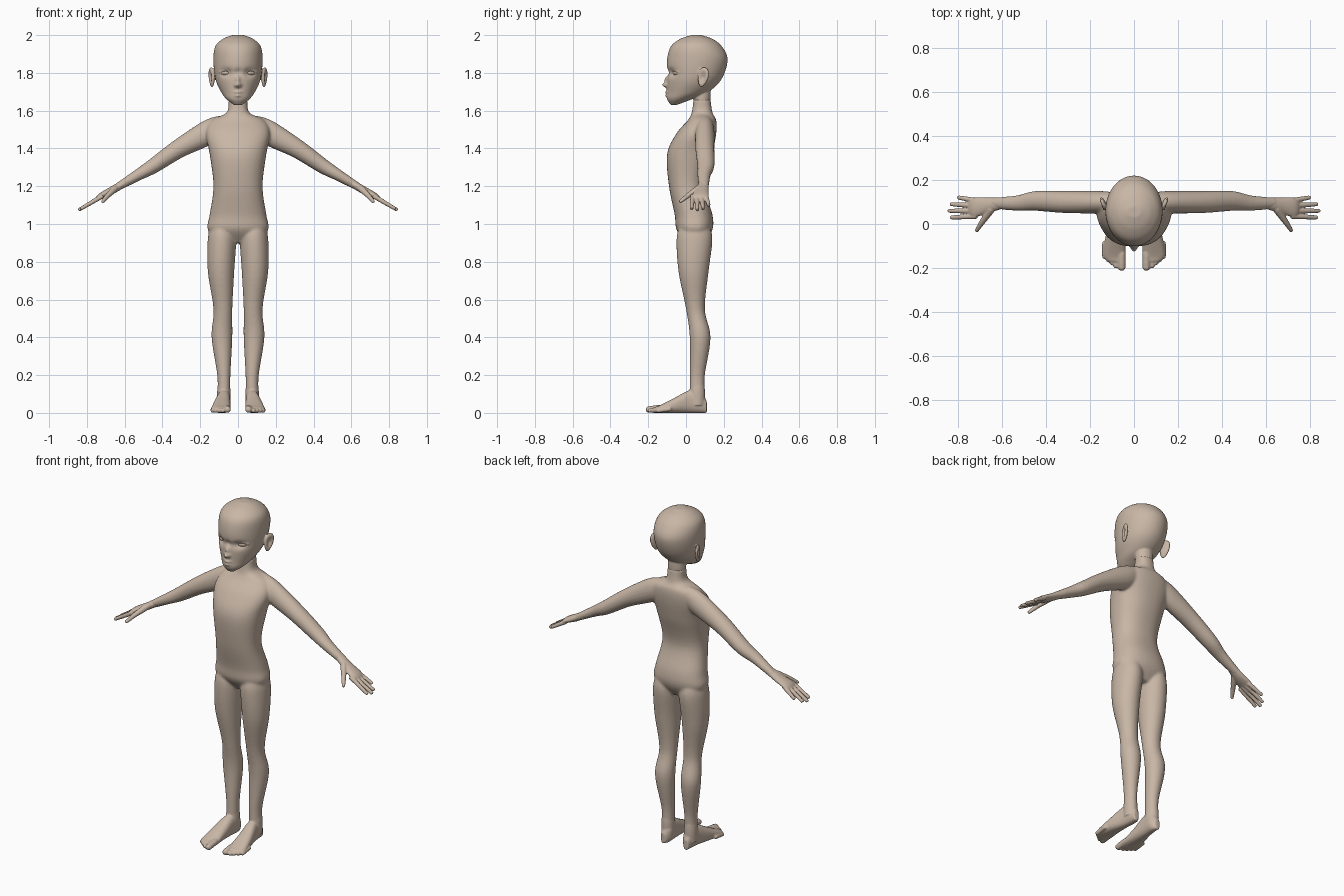
import bpy, bmesh, math
from mathutils import Vector, Matrix

cube = bpy.data.objects.get("Cube")
if cube:
    bpy.data.objects.remove(cube, do_unlink=True)

X, Y, Z = Matrix.Identity(3)
ORIGIN = Vector()
SHOULDER = Vector((.19, .1, 1.46))
WRIST = Vector((.63, .1, 1.2))
ARM_DIR = Vector((WRIST.x - SHOULDER.x, 0, WRIST.z - SHOULDER.z)).normalized()
ARM_UP = ARM_DIR.cross(Y) * -1

clay = bpy.data.materials.new("warm_clay")
clay.use_nodes = True
clay.diffuse_color = (.58, .47, .38, 1)
clay.node_tree.nodes["Principled BSDF"].inputs["Base Color"].default_value = clay.diffuse_color


def spline(before, start, end, after, t):
    """Smooth interpolation between start and end."""
    pull_in = (end - before) / 2
    pull_out = (after - start) / 2
    gap = end - start
    cubic = pull_in + pull_out - 2 * gap
    square = gap - pull_in - cubic
    return start + t * (pull_in + t * (square + t * cubic))


def rounded(value, power):
    return math.copysign(abs(value) ** (2 / power), value)


def loft(bm, rows, a=X, b=Y, c=Z, origin=ORIGIN, side=1, power=2, steps=6, count=40):
    """Skin smooth rings; each row is (position, low a, high a, low b, high b)."""
    dense = []
    last = len(rows) - 1
    for i in range(last):
        window = zip(rows[max(0, i - 1)], rows[i], rows[i + 1], rows[min(last, i + 2)])
        window = list(window)
        for k in range(steps):
            dense.append([spline(*values, k / steps) for values in window])
    dense.append(rows[-1])

    rings = []
    for position, a_low, a_high, b_low, b_high in dense:
        centre = origin + c * position + a * (a_low + a_high) / 2 + b * (b_low + b_high) / 2
        across = a * (a_high - a_low) / 2
        along = b * (b_high - b_low) / 2
        ring = []
        for k in range(count):
            angle = math.tau * k / count
            point = (centre + across * rounded(math.cos(angle), power)
                     + along * rounded(math.sin(angle), power))
            point.x *= side
            ring.append(bm.verts.new(point))
        rings.append(ring)

    for lower, upper in zip(rings, rings[1:]):
        for k in range(count):
            bm.faces.new((lower[k - 1], lower[k], upper[k], upper[k - 1]))
    bm.faces.new(rings[0])
    bm.faces.new(rings[-1])
    return [vert for ring in rings for vert in ring]


def mirrored_rows(rows):
    """Turn (height, half width, front, back) into full rows centred on x."""
    return [(height, -half, half, front, back) for height, half, front, back in rows]


def capsule(bm, start, end, start_radius, end_radius, side=1):
    start, end = Vector(start), Vector(end)
    direction = (end - start).normalized()
    length = (end - start).length
    across = direction.orthogonal().normalized()
    angles = [math.radians(degrees) for degrees in (15, 50, 90)]
    profile = [(-start_radius * math.cos(t), start_radius * math.sin(t)) for t in angles]
    profile += [(length + end_radius * math.cos(t), end_radius * math.sin(t)) for t in reversed(angles)]
    rows = [(position, -radius, radius, -radius, radius) for position, radius in profile]
    loft(bm, rows, across, direction.cross(across), direction, start, side, steps=3, count=16)


def finish(name, bm, voxel=None, smooth=0):
    """Make the object, fusing its overlapping volumes into one soft skin."""
    bmesh.ops.recalc_face_normals(bm, faces=bm.faces[:])
    for face in bm.faces:
        face.smooth = True
    mesh = bpy.data.meshes.new(name)
    bm.to_mesh(mesh)
    bm.free()
    mesh.materials.append(clay)
    obj = bpy.data.objects.new(name, mesh)
    bpy.context.collection.objects.link(obj)
    if voxel:
        fuse = obj.modifiers.new("fuse", 'REMESH')
        fuse.mode = 'VOXEL'
        fuse.voxel_size = voxel
        fuse.use_smooth_shade = True
        soften = obj.modifiers.new("soften", 'SMOOTH')
        soften.factor = .5
        soften.iterations = smooth


# Body: torso, arms and legs fused together
bm = bmesh.new()
torso = [(.9, .1, 0, .1), (.97, .16, -.05, .14), (1.05, .15, -.06, .14),
         (1.2, .13, -.09, .1), (1.37, .15, -.1, .14), (1.48, .17, -.05, .16),
         (1.55, .14, .01, .16), (1.59, .06, .03, .14), (1.66, .05, .04, .13)]
arm = [(-.14, -.05, .03, -.03, .04), (-.05, -.07, .06, -.05, .05), (.14, -.06, .04, -.05, .05),
       (.3, -.04, .04, -.04, .05), (.4, -.03, .03, -.04, .03), (.53, -.02, .02, -.03, .02)]
leg = [(1, .03, .14, -.03, .12), (.92, .01, .16, -.05, .14), (.75, .02, .16, -.04, .12),
       (.55, .03, .13, 0, .1), (.4, .03, .14, .02, .13), (.2, .04, .11, .02, .1),
       (.1, .04, .11, .02, .1)]
loft(bm, mirrored_rows(torso), power=2.3)
for side in (1, -1):
    loft(bm, arm, ARM_UP, Y, ARM_DIR, SHOULDER, side)
    loft(bm, leg, side=side)
finish("body", bm, .0065, 10)

# Head: skull with sculpted face
bm = bmesh.new()
skull = [(1.63, .02, -.08, -.05), (1.66, .06, -.1, .03), (1.7, .09, -.1, .12),
         (1.77, .12, -.1, .19), (1.87, .13, -.1, .22), (1.94, .12, -.08, .19),
         (1.98, .08, -.03, .14), (2, .03, .03, .08)]
skull_verts = loft(bm, mirrored_rows(skull), steps=12, count=128)


def push(x, z, width, height, depth):
    """Swell the face forward, or dent it when depth is negative."""
    for vert in skull_verts:
        if vert.co.y < .03:
            spread = ((vert.co.x - x) / width) ** 2 + ((vert.co.z - z) / height) ** 2
            vert.co.y -= depth * math.exp(-spread)


nose_tip, nose_bridge, brow = 1.735, 1.765, 1.8
upper_lip, lower_lip, eye_height = 1.698, 1.68, 1.8
push(0, nose_tip, .013, .013, .023)
push(0, nose_bridge, .011, .026, .014)
push(0, brow, .02, .02, -.014)
push(0, upper_lip, .02, .007, .012)
push(0, lower_lip, .018, .007, .01)
for side in (1, -1):
    push(side * .06, eye_height, .03, .02, -.022)
    push(side * .013, nose_tip, .008, .008, .008)

# Upper neck, tucked into the neck of the body
loft(bm, mirrored_rows([(1.6, .04, .05, .12), (1.66, .05, .04, .13), (1.72, .05, .04, .13)]))

# Ears with a hollow, and upper eyelids
ear_place = (Matrix.Translation((.14, .09, 1.777)) @ Matrix.Rotation(-.35, 4, 'Z')
             @ Matrix.Rotation(-.2, 4, 'X') @ Matrix.Diagonal((.013, .03, .054, 1)))
lid = [(.034, -.069, 1.798), (.06, -.068, 1.819), (.095, -.041, 1.805)]
for side in (1, -1):
    ear = bmesh.ops.create_uvsphere(bm, u_segments=32, v_segments=24, radius=1)
    for vert in ear["verts"]:
        radius = math.hypot(vert.co.y, vert.co.z)
        if vert.co.x > 0:
            vert.co.x -= max(0, 1.3 - 1.8 * radius)
        vert.co.y *= 1 + vert.co.z / 4
        vert.co = ear_place @ vert.co
        vert.co.x *= side
    for start, end in zip(lid, lid[1:]):
        capsule(bm, start, end, .006, .006, side)
finish("head", bm, .0045, 3)

# Eyes
bm = bmesh.new()
for side in (1, -1):
    place = (Matrix.Translation((side * .064, -.046, eye_height)) @ Matrix.Rotation(side / 2, 4, 'Z')
             @ Matrix.Diagonal((.033, .02, .016, 1)))
    bmesh.ops.create_uvsphere(bm, u_segments=32, v_segments=20, radius=1, matrix=place)
finish("eyes", bm)


def on_hand(distance, y):
    """Point a given distance past the wrist, at a given depth."""
    point = WRIST + ARM_DIR * distance
    point.y = y
    return point


# Hands: palm, four fingers and a two-part thumb
palm = [(-.04, -.02, .02, -.03, .02), (.04, -.02, .02, -.05, .02),
        (.11, -.02, .01, -.07, .02), (.14, -.01, .01, -.06, .01)]
thumb_joint, thumb_tip = (.69, .01, 1.15), (.715, -.028, 1.12)
for side, label in ((1, "left"), (-1, "right")):
    bm = bmesh.new()
    loft(bm, palm, ARM_UP, Y, ARM_DIR, WRIST, side)
    for i in range(4):
        reach = .24 - .012 * (i - 1) ** 2
        capsule(bm, on_hand(.11, .035 + .024 * i), on_hand(reach, .03 + .03 * i), .0125, .0095, side)
    capsule(bm, on_hand(.025, .065), thumb_joint, .018, .013, side)
    capsule(bm, thumb_joint, thumb_tip, .013, .009, side)
    finish(label + "_hand", bm, .0035, 3)

# Feet: ankle, instep on a flat sole, and five toes
ankle = [(.2, .05, .1, .03, .09), (.12, .04, .11, .02, .1), (.04, .04, .11, .02, .1)]
instep = [(.11, .06, .09, .06), (.08, .04, .1, .11), (.02, .04, .11, .12),
          (-.06, .04, .13, .08), (-.14, .04, .14, .04), (-.17, .05, .12, .03)]
for side, label in ((1, "left"), (-1, "right")):
    bm = bmesh.new()
    loft(bm, ankle, side=side)
    loft(bm, [(y, inner, outer, 0, top) for y, inner, outer, top in instep], X, Z, Y, side=side, power=2.4)
    toes = [(.056, -.196, .0175)] + [(.082 + .017 * i, -.19 + .014 * i, .012) for i in range(4)]
    for x, tip, radius in toes:
        capsule(bm, (x, tip + .06, radius + .008), (x, tip, radius), radius, radius, side)
    finish(label + "_foot", bm, .0045, 3)
